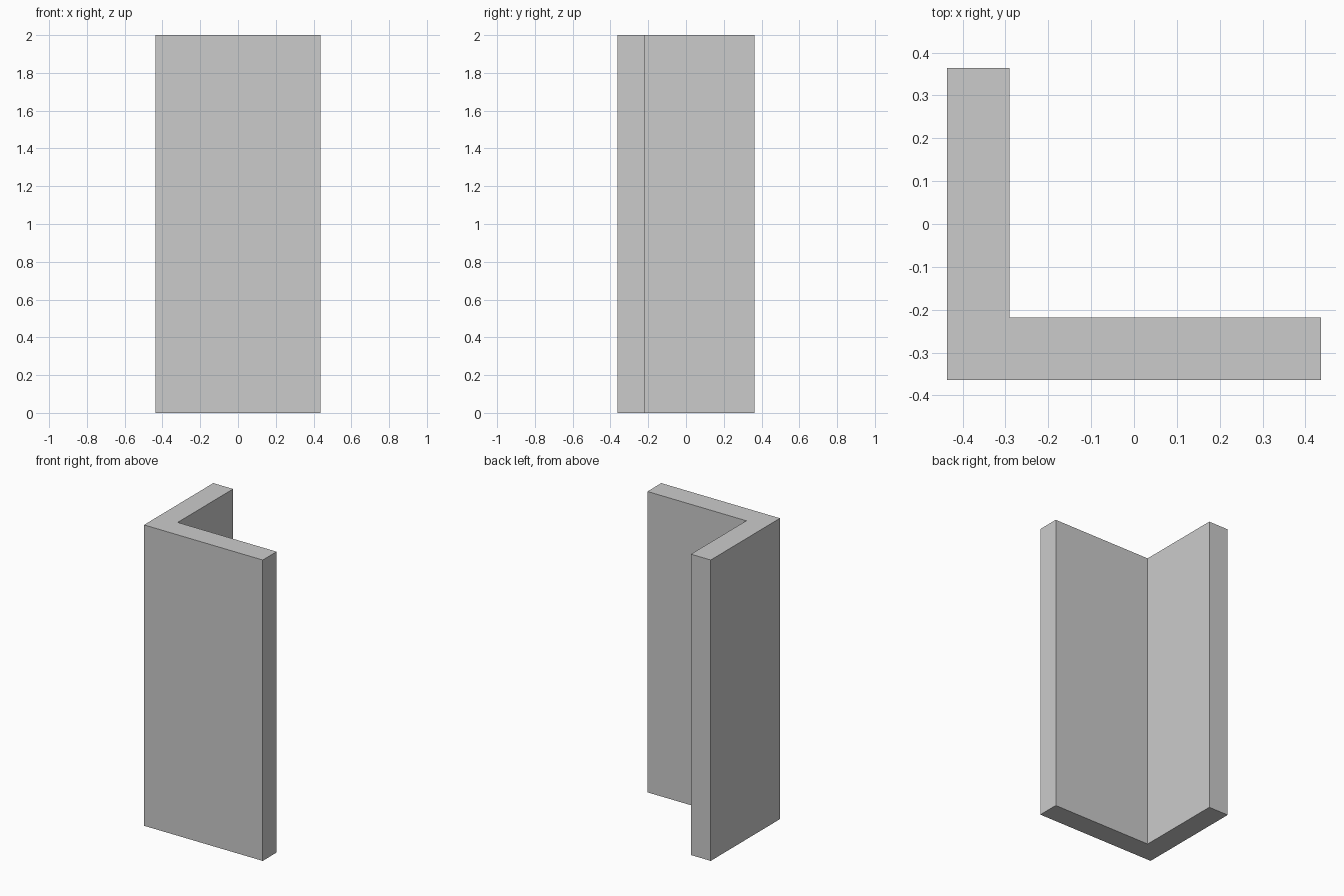
import bpy
import bmesh

if "Cube" in bpy.data.objects:
    bpy.data.objects.remove(bpy.data.objects["Cube"])

HEIGHT = 2.0
HALF_X, HALF_Y = 0.4364, 0.3636
THICK = 0.1455

# L-shaped cross-section, counter-clockwise from the outer corner
profile = [
    (-HALF_X, -HALF_Y),
    (HALF_X, -HALF_Y),
    (HALF_X, -HALF_Y + THICK),
    (-HALF_X + THICK, -HALF_Y + THICK),
    (-HALF_X + THICK, HALF_Y),
    (-HALF_X, HALF_Y),
]

# Angle bar: extrude the profile upwards
bm = bmesh.new()
base = bm.faces.new([bm.verts.new((x, y, 0)) for x, y in profile])
result = bmesh.ops.extrude_face_region(bm, geom=[base], use_keep_orig=True)
top_verts = [g for g in result["geom"] if isinstance(g, bmesh.types.BMVert)]
bmesh.ops.translate(bm, verts=top_verts, vec=(0, 0, HEIGHT))
bmesh.ops.recalc_face_normals(bm, faces=bm.faces)

mesh = bpy.data.meshes.new("angle_bar")
bm.to_mesh(mesh)
bm.free()
bpy.context.collection.objects.link(bpy.data.objects.new("angle_bar", mesh))
